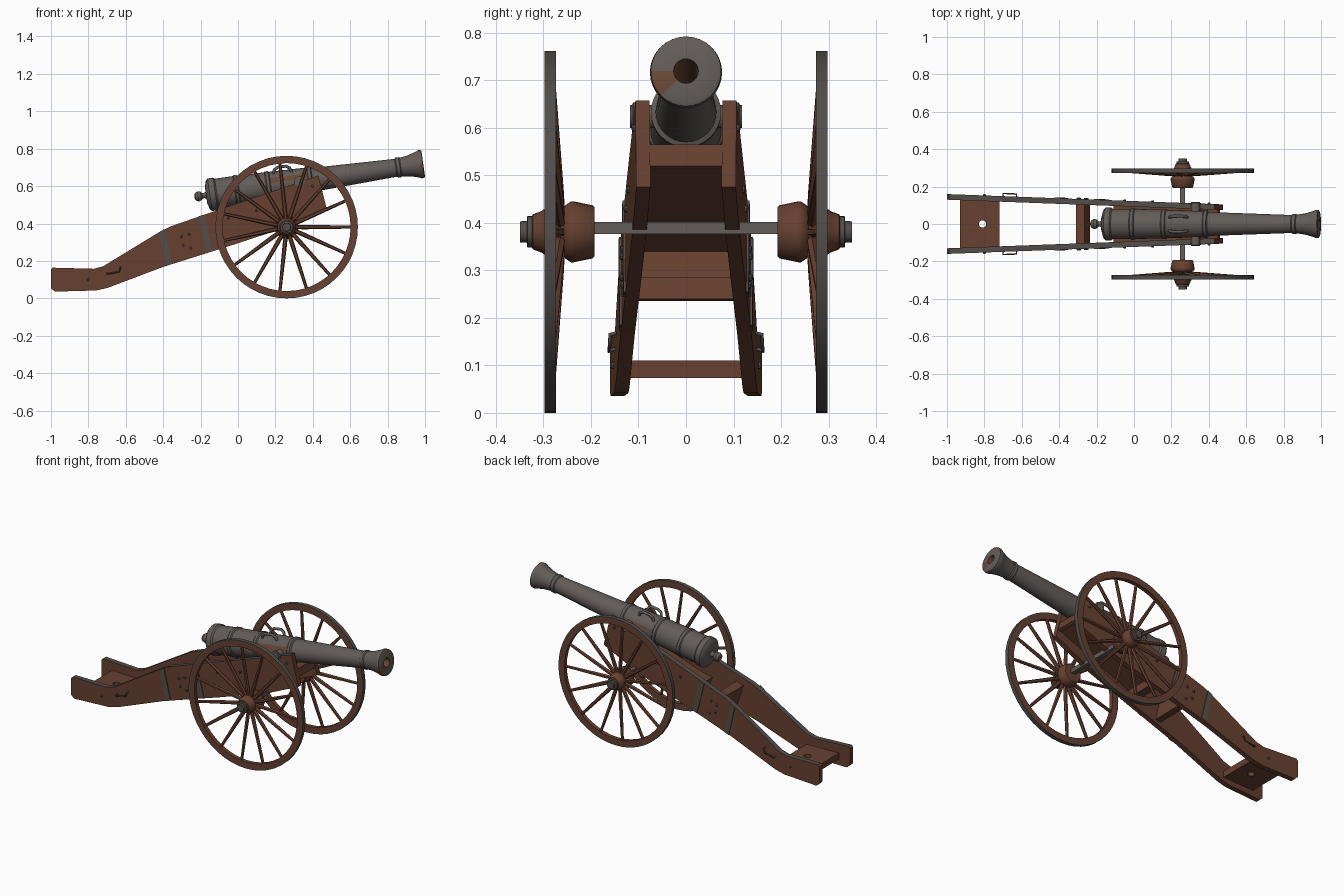
import bpy, bmesh, math
from mathutils import Vector

if "Cube" in bpy.data.objects:
    bpy.data.objects.remove(bpy.data.objects["Cube"])


def material(name, rgb):
    m = bpy.data.materials.new(name)
    m.diffuse_color = (*rgb, 1)
    m.use_nodes = True
    m.node_tree.nodes["Principled BSDF"].inputs["Base Color"].default_value = m.diffuse_color
    return m


WOOD = material("brown wood", (0.135, 0.052, 0.030))
IRON = material("grey iron", (0.125, 0.108, 0.100))
RUST = material("rust", (0.150, 0.066, 0.036))
TIRE = material("dark iron", (0.085, 0.076, 0.070))


def finish(bm, name, mats, smooth=True):
    bmesh.ops.recalc_face_normals(bm, faces=bm.faces)
    me = bpy.data.meshes.new(name)
    bm.to_mesh(me)
    bm.free()
    for m in mats:
        me.materials.append(m)
    if smooth:
        me.shade_smooth()
        me.set_sharp_from_angle(angle=math.radians(35))
    ob = bpy.data.objects.new(name, me)
    bpy.context.collection.objects.link(ob)
    return ob


def lathe(name, origin, axis, profile, mats, seg=32, rule=None, closed=False):
    """Revolve (distance, radius) pairs about an axis; rule(ring, segment) picks the material."""
    o, a = Vector(origin), Vector(axis).normalized()
    u = a.cross(Vector((0, 0, 1)))
    u = u.normalized() if u.length > 0.01 else Vector((1, 0, 0))
    v = u.cross(a)
    bm = bmesh.new()
    rings = []
    for s, r in profile:
        rings.append([bm.verts.new(o + a * s + (u * math.cos(t) + v * math.sin(t)) * r)
                      for t in (2 * math.pi * i / seg for i in range(seg))])
    for k in range(len(rings) if closed else len(rings) - 1):
        p, q = rings[k], rings[(k + 1) % len(rings)]
        for i in range(seg):
            j = (i + 1) % seg
            f = bm.faces.new((p[i], p[j], q[j], q[i]))
            f.material_index = rule(k, i) if rule else 0
    if not closed:
        bm.faces.new(rings[0])
        f = bm.faces.new(rings[-1])
        f.material_index = rule(len(rings) - 2, 0) if rule else 0
    return finish(bm, name, mats)


def slab(name, profile, y0, y1, mats, rule=None):
    """Extrude an x-z profile between two y functions of x."""
    bm = bmesh.new()
    a = [bm.verts.new((x, y0(x), z)) for x, z in profile]
    b = [bm.verts.new((x, y1(x), z)) for x, z in profile]
    bm.faces.new(a)
    bm.faces.new(b)
    for i in range(len(a)):
        j = (i + 1) % len(a)
        f = bm.faces.new((a[i], a[j], b[j], b[i]))
        if rule:
            f.material_index = rule(profile[i], profile[j])
    return finish(bm, name, mats, False)


def tube(name, pts, r, mat):
    cu = bpy.data.curves.new(name, 'CURVE')
    cu.dimensions = '3D'
    cu.bevel_depth, cu.bevel_resolution, cu.use_fill_caps = r, 2, True
    sp = cu.splines.new('POLY')
    sp.points.add(len(pts) - 1)
    for p, c in zip(sp.points, pts):
        p.co = (*c, 1)
    cu.materials.append(mat)
    ob = bpy.data.objects.new(name, cu)
    bpy.context.collection.objects.link(ob)


# Barrel: one turned profile from breech to muzzle and back down the bore
SLOPE = math.atan(0.145)
AX = Vector((math.cos(SLOPE), 0, math.sin(SLOPE)))
ORG = Vector((0.25, 0, 0.612))
barrel = [(-0.425, 0.045), (-0.415, 0.078), (-0.405, 0.088), (-0.375, 0.088), (-0.367, 0.081),
          (-0.27, 0.081), (-0.265, 0.085), (-0.25, 0.085), (-0.245, 0.080), (-0.10, 0.077),
          (-0.095, 0.081), (-0.08, 0.081), (-0.075, 0.076), (0.125, 0.070), (0.13, 0.074),
          (0.145, 0.074), (0.15, 0.064), (0.60, 0.048), (0.605, 0.054), (0.622, 0.054),
          (0.627, 0.050), (0.67, 0.056), (0.715, 0.069), (0.73, 0.076), (0.745, 0.074),
          (0.748, 0.068), (0.748, 0.026), (0.30, 0.026)]


def barrel_rule(k, i):
    if k >= 26 or (k in (23, 24, 25) and i in (28, 29, 30, 31)):
        return 1
    return 1 if k in (11, 12) and i in (1, 2, 14) else 0


lathe("barrel", ORG, AX, barrel, [IRON, RUST], rule=barrel_rule)
knob = [(-0.42, 0.022), (-0.435, 0.014), (-0.445, 0.014), (-0.452, 0.023), (-0.468, 0.027),
        (-0.482, 0.021), (-0.488, 0.008)]
lathe("breech_knob", ORG, AX, knob, [IRON], seg=16)
lathe("trunnions", ORG + AX * 0.08 + Vector((0, -0.118, 0)), (0, 1, 0),
      [(0, 0.024), (0.236, 0.024)], [IRON], seg=20)

# Cheeks: splayed side planks with iron along the top edge
def outer(x):
    return 0.105 + (0.47 - x) * 0.0374


cheek = [(-1, 0.055), (-1, 0.155), (-0.99, 0.164), (-0.77, 0.158), (-0.72, 0.172), (-0.42, 0.355),
         (-0.36, 0.385), (-0.12, 0.468), (0.43, 0.657), (0.475, 0.475), (0.26, 0.38),
         (-0.03, 0.285), (-0.40, 0.168), (-0.70, 0.055), (-0.76, 0.042), (-0.98, 0.036)]
straps = [[(-0.425, 0.352), (-0.395, 0.370), (-0.352, 0.185), (-0.382, 0.173)],
          [(-0.215, 0.437), (-0.185, 0.447), (-0.135, 0.254), (-0.165, 0.244)]]
bolts = [(-0.30, 0.33), (-0.26, 0.345), (-0.29, 0.285), (-0.25, 0.27), (-0.05, 0.43),
         (0.10, 0.47), (-0.80, 0.10), (0.40, 0.60)]

for side, tag in ((-1, "right"), (1, "left")):
    def off(d, side=side):
        return lambda x: side * (outer(x) + d)

    slab("cheek_" + tag, cheek, off(-0.030), off(0), [WOOD, TIRE],
         lambda p, q: int(q[0] > p[0] and p[0] < -0.05))
    for s in straps:
        slab("strap_" + tag, s, off(-0.001), off(0.004), [TIRE])
    for x, z in bolts:
        lathe("bolt_" + tag, (x, side * (outer(x) - 0.002), z), (0, side, 0),
              [(0, 0.008), (0.006, 0.008), (0.009, 0.004)], [TIRE], seg=8)
    # Trunnion cap over the cheek and trail handle
    lathe("trunnion_cap_" + tag, ORG + AX * 0.08 + Vector((0, side * 0.105, 0)), (0, side, 0),
          [(0, 0.03), (0.006, 0.03), (0.010, 0.022)], [IRON], seg=16)
    h = [(-0.70, 0.0, 0.135), (-0.70, 0.014, 0.130), (-0.635, 0.014, 0.143),
         (-0.628, 0.014, 0.165), (-0.628, 0.0, 0.168)]
    tube("trail_handle_" + tag, [(x, side * (outer(x) + d), z) for x, d, z in h], 0.004, TIRE)
    # Lifting handles on the barrel
    up = Vector((-AX.z, 0, AX.x))
    tube("lifting_handle_" + tag,
         [ORG + AX * s + up * r + Vector((0, side * y, 0)) for s, r, y in
          ((-0.055, 0.055, 0.034), (-0.045, 0.083, 0.040), (-0.025, 0.093, 0.042),
           (0.020, 0.093, 0.042), (0.038, 0.081, 0.040), (0.046, 0.052, 0.034))], 0.008, IRON)


# Transoms and bed boards between the cheeks
def cross(name, profile):
    return slab(name, profile, lambda x: 0.02 - outer(x), lambda x: outer(x) - 0.02, [WOOD])


cross("front_transom", [(0.35, 0.50), (0.37, 0.565), (0.45, 0.565), (0.46, 0.52), (0.45, 0.515)])
cross("bed_board", [(-0.04, 0.34), (-0.05, 0.37), (0.42, 0.545), (0.45, 0.518)])
cross("rear_transom", [(-0.08, 0.285), (-0.11, 0.36), (-0.05, 0.37), (-0.03, 0.285)])
cross("middle_transom", [(-0.27, 0.235), (-0.31, 0.36), (-0.265, 0.375), (-0.235, 0.24)])
plate = cross("trail_plate", [(-0.93, 0.073), (-0.93, 0.110), (-0.72, 0.110), (-0.72, 0.073)])
cut = lathe("plate_hole_cutter", (-0.81, 0, 0.03), (0, 0, 1), [(0, 0.02), (0.12, 0.02)], [TIRE], 16)
cut.hide_render = True
cut.hide_viewport = True
mod = plate.modifiers.new("hole", 'BOOLEAN')
mod.operation, mod.object, mod.solver = 'DIFFERENCE', cut, 'EXACT'

# Axle bar
slab("axle", [(0.247, 0.376), (0.247, 0.402), (0.273, 0.402), (0.273, 0.376)],
     lambda x: -0.2, lambda x: 0.2, [IRON])

# Wheels: rim with iron tyre, dished spokes, turned hub
CX, CZ, R, SPOKES = 0.26, 0.381, 0.381, 15
hub = [(0.193, 0.052), (0.197, 0.056), (0.236, 0.064), (0.242, 0.064), (0.254, 0.056),
       (0.258, 0.050), (0.285, 0.050), (0.300, 0.047), (0.303, 0.044), (0.322, 0.037),
       (0.324, 0.033), (0.334, 0.033), (0.335, 0.023), (0.349, 0.022)]
for side, tag in ((-1, "right"), (1, "left")):
    o, d = (CX, 0, CZ), (0, side, 0)
    lathe("rim_" + tag, o, d, [(0.274, 0.342), (0.274, R - 0.006), (0.274, R), (0.298, R),
                               (0.298, R - 0.006), (0.298, 0.342)], [WOOD, TIRE], 48,
          lambda k, i: int(k in (1, 2, 3)), closed=True)
    lathe("hub_" + tag, o, d, hub, [WOOD, TIRE], 24, lambda k, i: int(k >= 10))
    bm = bmesh.new()
    for n in range(SPOKES):
        t = 2 * math.pi * n / SPOKES
        rad = Vector((math.cos(t), 0, math.sin(t)))
        tan = Vector((-math.sin(t), 0, math.cos(t)))
        ends = []
        for r, y, w, h in ((0.04, 0.264, 0.010, 0.011), (0.09, 0.267, 0.012, 0.011),
                           (0.35, 0.285, 0.008, 0.009)):
            c = Vector((CX, side * y, CZ)) + rad * r
            ends.append([bm.verts.new(c + tan * (w * math.cos(k * math.pi / 3))
                                      + Vector((0, h * math.sin(k * math.pi / 3), 0)))
                         for k in range(6)])
        for p, q in zip(ends, ends[1:]):
            for k in range(6):
                bm.faces.new((p[k], p[(k + 1) % 6], q[(k + 1) % 6], q[k]))
        bm.faces.new(ends[0])
        bm.faces.new(ends[-1])
    finish(bm, "spokes_" + tag, [WOOD])
